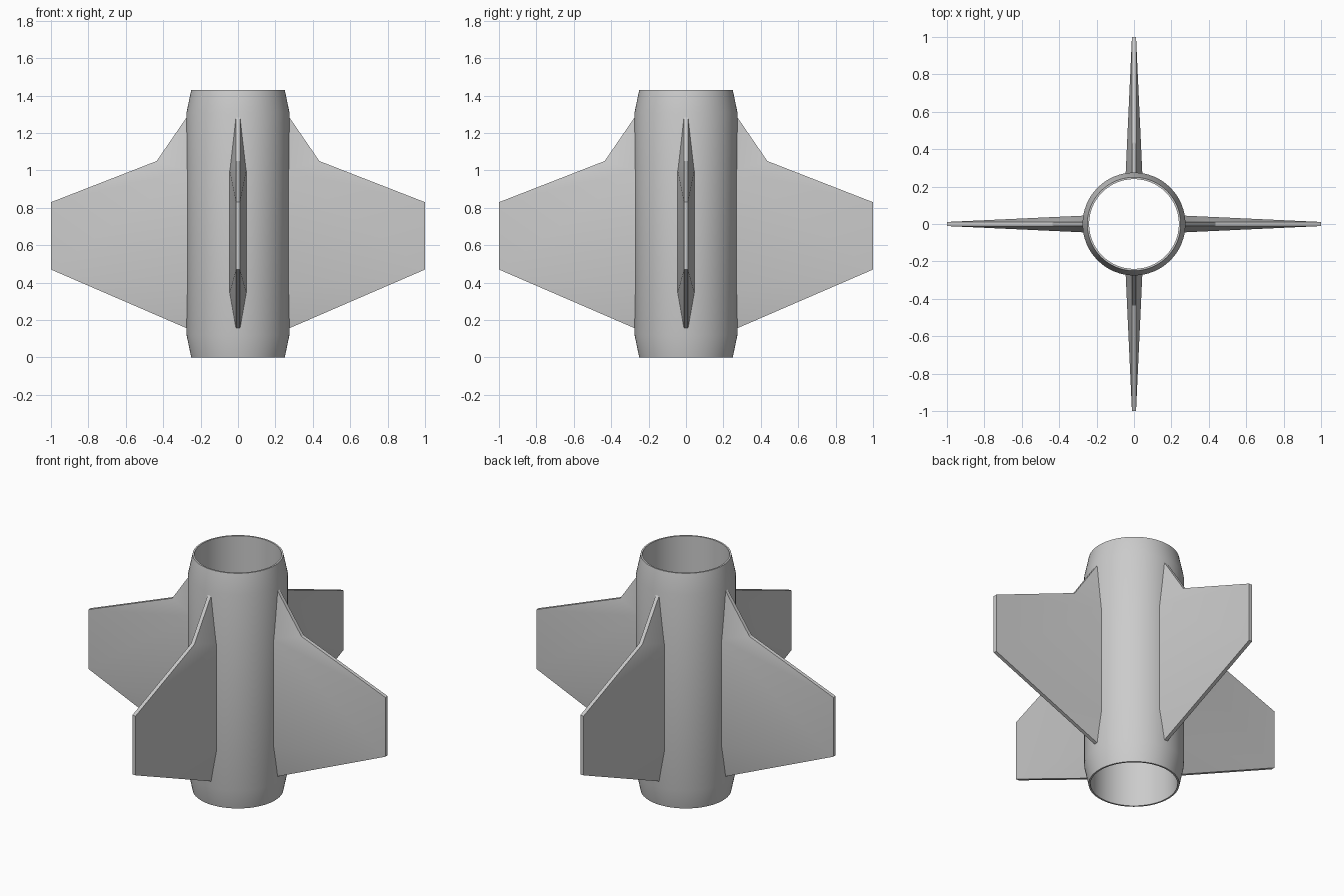
import bpy
import bmesh
from math import pi, cos, sin, radians
from mathutils import Matrix

cube = bpy.data.objects.get("Cube")
if cube:
    bpy.data.objects.remove(cube, do_unlink=True)

grey = bpy.data.materials.new("light grey")
grey.use_nodes = True
colour = (0.6, 0.6, 0.6, 1)
grey.diffuse_color = colour
grey.node_tree.nodes["Principled BSDF"].inputs["Base Color"].default_value = colour


def add_object(name, bm):
    """Turn a bmesh into a smooth shaded grey object with sharp edges kept."""
    bmesh.ops.recalc_face_normals(bm, faces=bm.faces)
    mesh = bpy.data.meshes.new(name)
    bm.to_mesh(mesh)
    bm.free()
    mesh.materials.append(grey)
    obj = bpy.data.objects.new(name, mesh)
    bpy.context.collection.objects.link(obj)
    bpy.ops.object.select_all(action="DESELECT")
    obj.select_set(True)
    bpy.context.view_layer.objects.active = obj
    bpy.ops.object.shade_smooth_by_angle(angle=radians(30))
    return obj


# Open tube: closed radius/height profile, tapered at both ends
HEIGHT, SIDES = 1.43, 64
profile = [(0.25, 0), (0.275, 0.12), (0.275, HEIGHT - 0.12), (0.25, HEIGHT),
           (0.24, HEIGHT), (0.24, 0)]
bm = bmesh.new()
rings = []
for i in range(SIDES):
    a = 2 * pi * i / SIDES
    rings.append([bm.verts.new((r * cos(a), r * sin(a), z)) for r, z in profile])
for i, ring in enumerate(rings):
    following = rings[(i + 1) % SIDES]
    for j in range(len(profile)):
        k = (j + 1) % len(profile)
        bm.faces.new((ring[j], following[j], following[k], ring[k]))
add_object("body_tube", bm)

# Fin: thin rim outline, with a thick root ridge on each side
ROOT, EDGE, THICK = 0.26, 0.011, 0.045
outline = [(ROOT, 1.305), (0.435, 1.05), (1, 0.83), (1, 0.47), (ROOT, 0.15)]
ridge = [(ROOT, 1.0), (ROOT, 0.345)]


def build_fin(name, angle):
    bm = bmesh.new()
    rims = []
    for side in (1, -1):
        rim = [bm.verts.new((x, side * EDGE, z)) for x, z in outline]
        top, low = [bm.verts.new((x, side * THICK, z)) for x, z in ridge]
        bm.faces.new((top, low, rim[3], rim[2]))
        bm.faces.new((top, rim[0], rim[1]))
        bm.faces.new((top, rim[1], rim[2]))
        bm.faces.new((low, rim[3], rim[4]))
        rims.append(rim)
    for a, b, c, d in zip(rims[0], rims[0][1:], rims[1][1:], rims[1]):
        bm.faces.new((a, b, c, d))
    # Close the root inside the tube wall
    bmesh.ops.holes_fill(bm, edges=[e for e in bm.edges if e.is_boundary])
    bm.transform(Matrix.Rotation(angle, 4, "Z"))
    add_object(name, bm)


for i, place in enumerate(("left", "back", "right", "front")):
    build_fin(place + "_fin", i * pi / 2)
